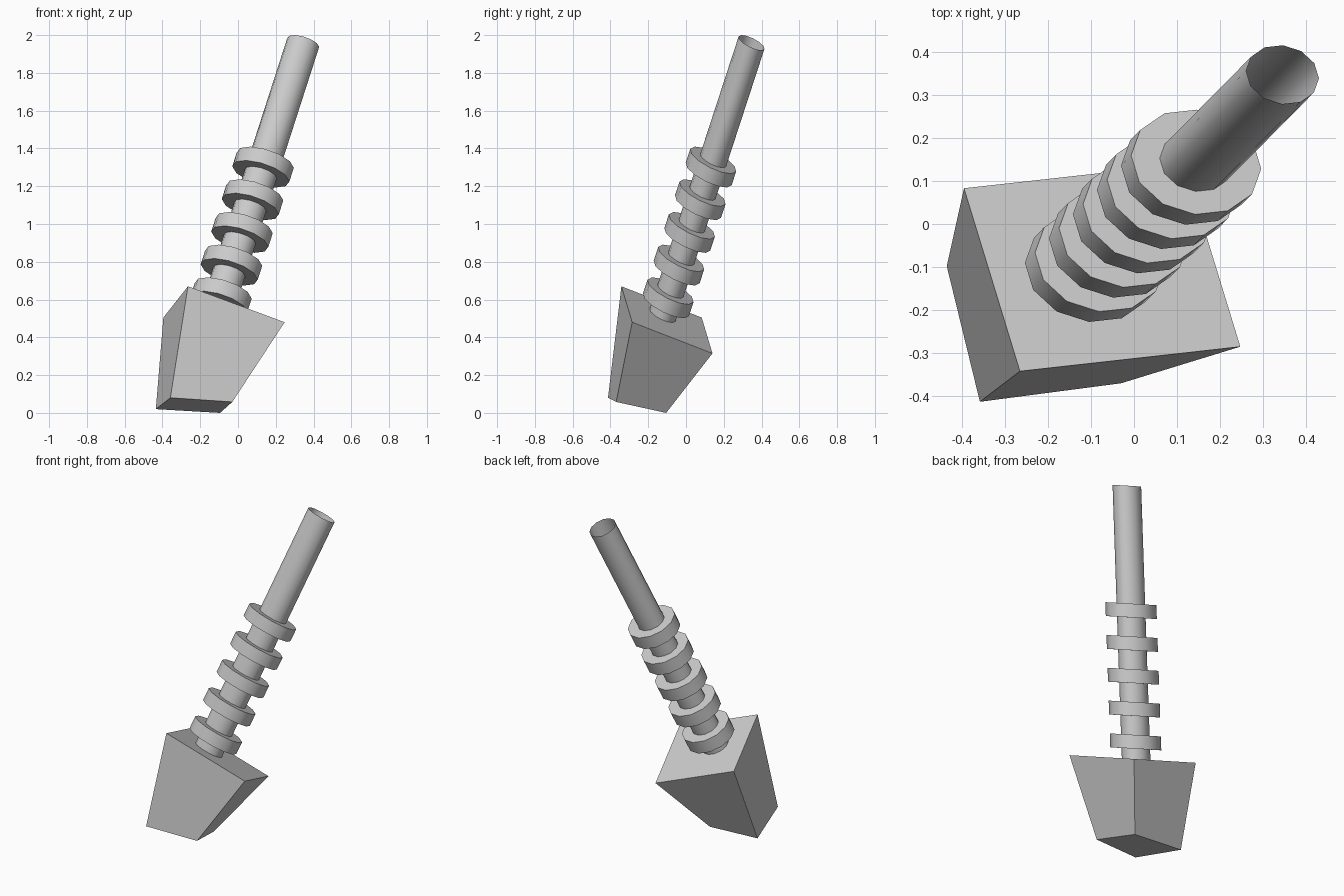
import bpy, bmesh
from math import cos, sin, radians
from mathutils import Vector

if "Cube" in bpy.data.objects:
    bpy.data.objects.remove(bpy.data.objects["Cube"])

SIDES = 12
# Slanted, slightly squashed frame of the cross-sections, and axis per unit of height
U = Vector((0.933, 0.104, -0.346))
V = Vector((-0.237, 0.774, -0.300))
AXIS = Vector((0.3225, 0.3265, 1.0))
TIP = Vector((0.345, 0.347, 1.96))


def new_object(name, bm):
    bmesh.ops.recalc_face_normals(bm, faces=bm.faces[:])
    mesh = bpy.data.meshes.new(name)
    bm.to_mesh(mesh)
    bm.free()
    ob = bpy.data.objects.new(name, mesh)
    bpy.context.collection.objects.link(ob)
    return ob


def lathe(name, profile):
    """Sweep (radius, axis height) points around the slanted axis."""
    bm = bmesh.new()
    rings = []
    for r, z in profile:
        centre = TIP + AXIS * (z - TIP.z)
        angles = [radians(15 + 360 * i / SIDES) for i in range(SIDES)]
        rings.append([bm.verts.new(centre + r * (cos(a) * U + sin(a) * V)) for a in angles])
    for lo, hi in zip(rings, rings[1:]):
        for i in range(SIDES):
            j = (i + 1) % SIDES
            bm.faces.new((lo[i], lo[j], hi[j], hi[i]))
    return new_object(name, bm)


# Open-topped shaft with five collars, one continuous skin
r_shaft, r_collar, collar_h = 0.088, 0.157, 0.073
profile = [(r_shaft, 0.50)]
for k in range(5):
    top = 0.646 + 0.173 * k
    profile += [(r_shaft, top - collar_h), (r_collar, top - collar_h),
                (r_collar, top), (r_shaft, top)]
profile.append((r_shaft, TIP.z))
shaft = lathe("collared_shaft", profile)
bpy.context.view_layer.objects.active = shaft
shaft.select_set(True)
bpy.ops.object.shade_smooth_by_angle(angle=radians(40))

# Tapered block at the foot
top = [(-0.265, -0.342, 0.67), (0.247, -0.285, 0.48), (0.117, 0.14, 0.315), (-0.395, 0.083, 0.505)]
bottom = [(-0.358, -0.413, 0.08), (-0.03, -0.37, 0.058), (-0.095, -0.105, 0.0), (-0.435, -0.098, 0.02)]
bm = bmesh.new()
t = [bm.verts.new(p) for p in top]
b = [bm.verts.new(p) for p in bottom]
bm.faces.new(t)
bm.faces.new(b[::-1])
for i in range(4):
    j = (i + 1) % 4
    bm.faces.new((b[i], b[j], t[j], t[i]))
new_object("tapered_foot_block", bm)
